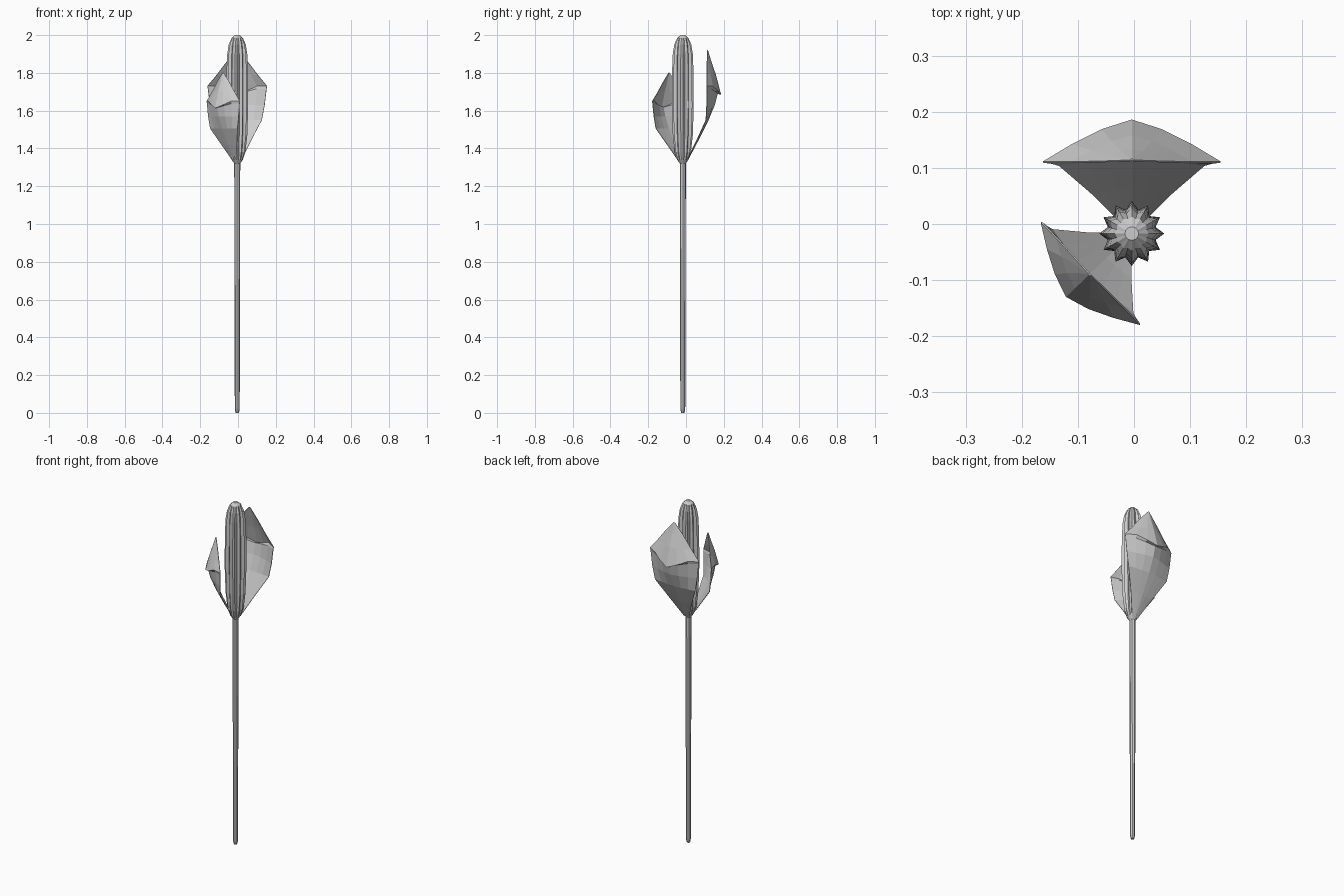
import bpy, bmesh, math
from mathutils import Matrix, Vector

if "Cube" in bpy.data.objects:
    bpy.data.objects.remove(bpy.data.objects["Cube"])

CX, CY = -0.004, -0.017


def make_object(name, bm):
    bmesh.ops.recalc_face_normals(bm, faces=bm.faces)
    me = bpy.data.meshes.new(name)
    bm.to_mesh(me)
    bm.free()
    ob = bpy.data.objects.new(name, me)
    bpy.context.collection.objects.link(ob)
    return ob


def bridge_rows(bm, rows, closed):
    n = len(rows[0])
    for a, b in zip(rows, rows[1:]):
        for i in range(n if closed else n - 1):
            j = (i + 1) % n
            bm.faces.new((a[i], a[j], b[j], b[i]))


def lathe(name, profile, sides):
    # profile: z, outer radius, rib depth as a fraction
    bm = bmesh.new()
    rows = []
    for z, r, rib in profile:
        row = []
        for i in range(sides):
            a = 2 * math.pi * i / sides
            k = r * (1 - rib * (i % 2))
            row.append(bm.verts.new((CX + k * math.cos(a), CY + k * math.sin(a), z)))
        rows.append(row)
    bridge_rows(bm, rows, True)
    bm.faces.new(rows[0])
    bm.faces.new(rows[-1])
    return make_object(name, bm)


def petal(name, angle, scale):
    # height, half width, edge distance, middle distance, middle drop
    rows_in = [
        (0.00, 0.018, 0.018, 0.022, 0.0),
        (0.11, 0.072, 0.072, 0.080, 0.0),
        (0.22, 0.130, 0.122, 0.135, 0.0),
        (0.30, 0.145, 0.126, 0.168, 0.0),
        (0.385, 0.155, 0.127, 0.184, 0.025),
        (0.40, 0.158, 0.127, 0.202, 0.045),
        (0.46, 0.108, 0.127, 0.174, 0.0),
        (0.53, 0.055, 0.128, 0.150, 0.0),
        (0.59, 0.003, 0.130, 0.132, 0.0),
    ]
    bm = bmesh.new()
    rows = []
    for z, w, edge, mid, drop in rows_in:
        row = []
        for i in range(7):
            t = i / 3 - 1
            f = 1 - abs(t) ** 1.35
            row.append(bm.verts.new((w * t, edge + (mid - edge) * f, z - drop * max(0, f * 2 - 1))))
        rows.append(row)
    bridge_rows(bm, rows, False)
    m = (Matrix.Translation(Vector((CX, CY, 1.33)))
         @ Matrix.Rotation(angle, 4, 'Z') @ Matrix.Scale(scale, 4))
    bmesh.ops.transform(bm, matrix=m, verts=bm.verts)
    ob = make_object(name, bm)
    mod = ob.modifiers.new("thickness", 'SOLIDIFY')
    mod.thickness = 0.003
    mod.offset = 0
    return ob


# Slender stem
lathe("stem", [(0.0, 0.009, 0), (0.02, 0.013, 0), (0.7, 0.015, 0), (1.34, 0.016, 0)], 8)

# Ribbed bud
lathe("bud", [(1.32, 0.015, 0.0), (1.34, 0.030, 0.08), (1.38, 0.043, 0.16),
              (1.47, 0.053, 0.22), (1.62, 0.058, 0.24), (1.80, 0.057, 0.24),
              (1.90, 0.053, 0.22), (1.95, 0.045, 0.18), (1.985, 0.030, 0.1),
              (2.0, 0.012, 0.0)], 24)

# Large back petal and smaller front-left petal
petal("back_petal", 0.0, 1.0)
petal("front_petal", math.radians(134), 0.8)
